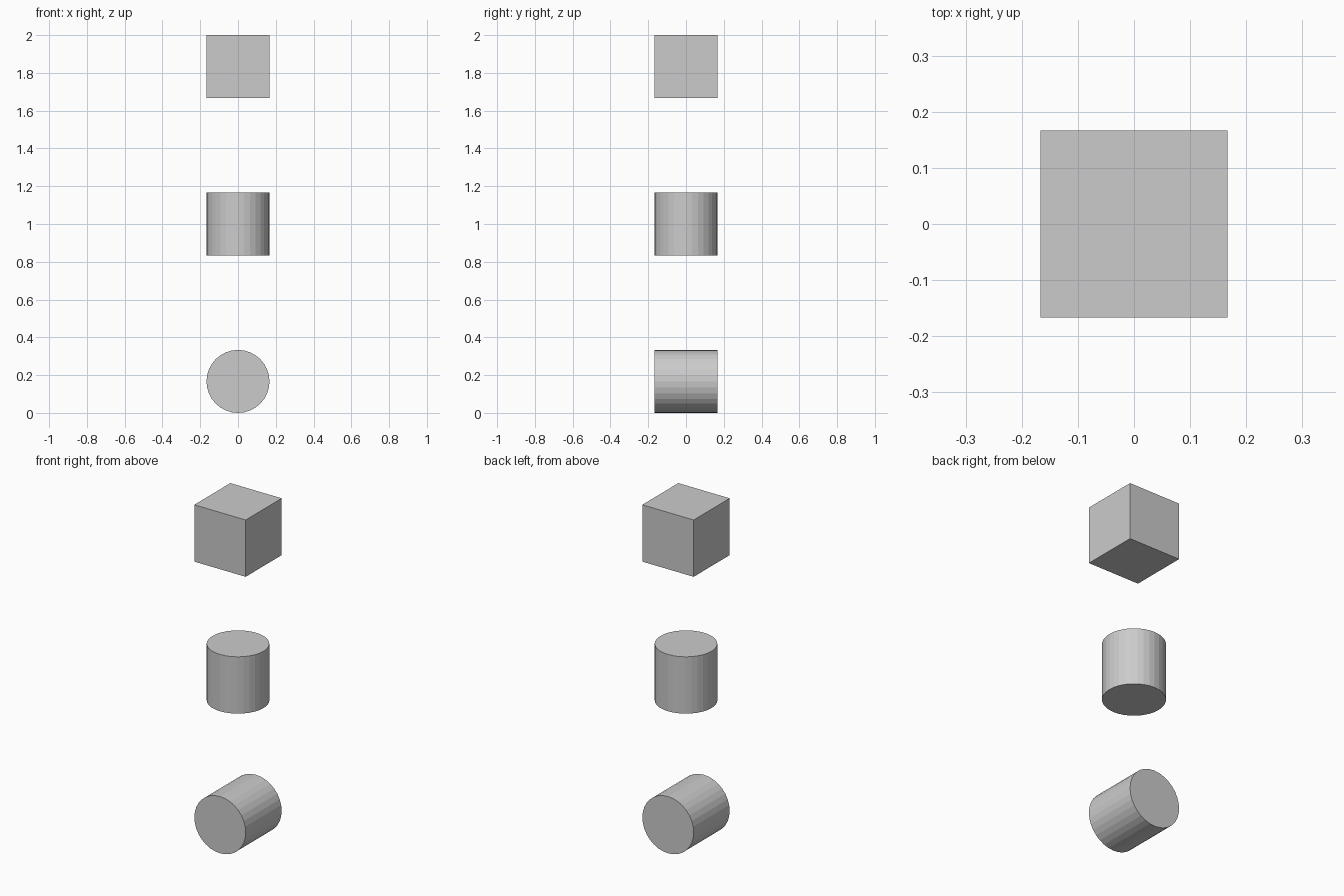
import bpy
from math import pi

if "Cube" in bpy.data.objects:
    bpy.data.objects.remove(bpy.data.objects["Cube"])

SIZE = 1 / 3  # every solid is as wide, deep and tall as this


def add_cylinder(name, z, rotation=(0, 0, 0)):
    bpy.ops.mesh.primitive_cylinder_add(
        vertices=32, radius=SIZE / 2, depth=SIZE,
        location=(0, 0, z), rotation=rotation)
    bpy.context.object.name = name


# Lying cylinder at the bottom, axis front to back
add_cylinder("lying_cylinder", SIZE / 2, (pi / 2, 0, 0))

# Upright cylinder in the middle
add_cylinder("upright_cylinder", 1)

# Cube at the top
bpy.ops.mesh.primitive_cube_add(size=SIZE, location=(0, 0, 2 - SIZE / 2))
bpy.context.object.name = "top_cube"
